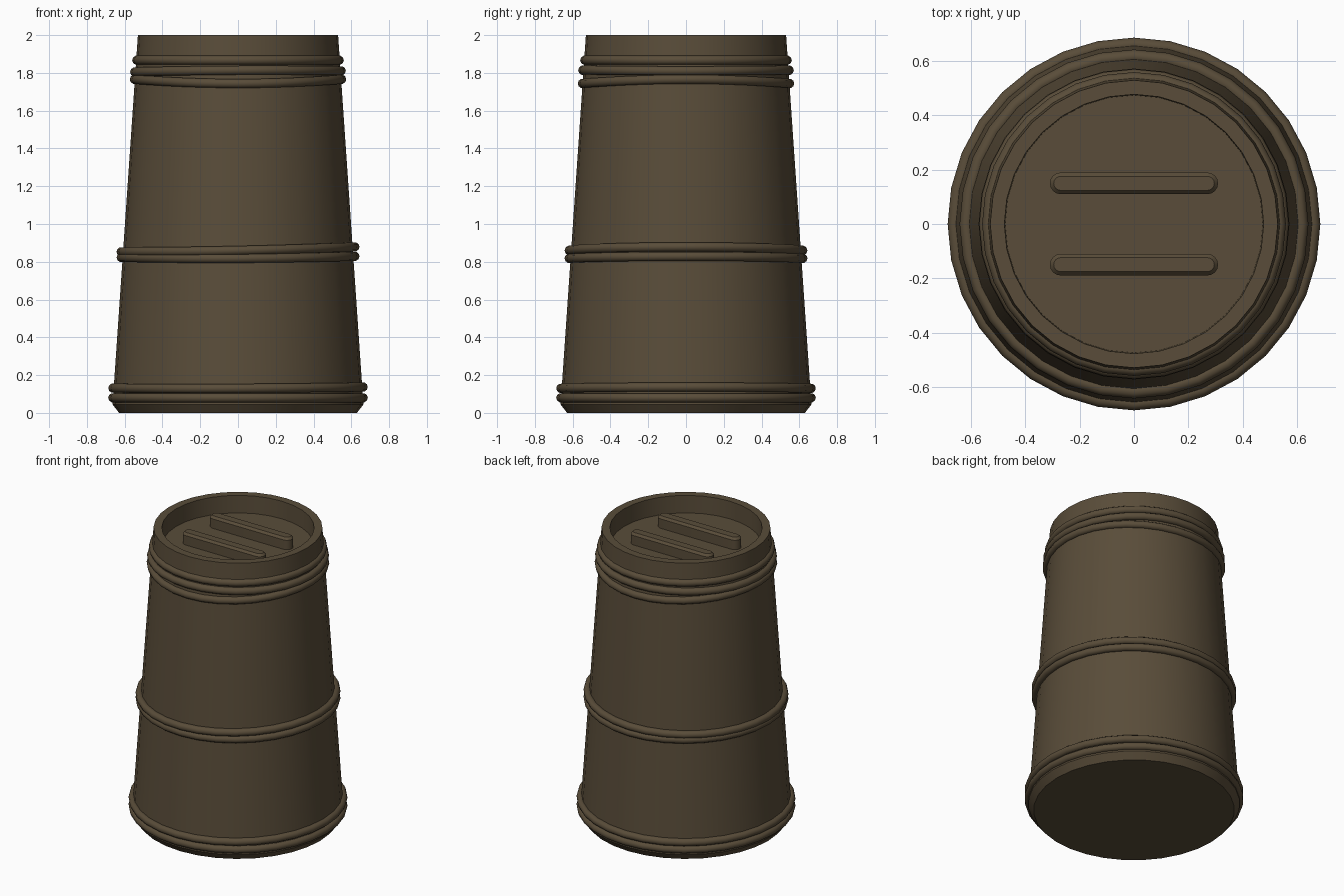
import bpy, bmesh, math

if "Cube" in bpy.data.objects:
    bpy.data.objects.remove(bpy.data.objects["Cube"])

mat = bpy.data.materials.new("dark_brown")
mat.diffuse_color = (0.100, 0.073, 0.041, 1)
mat.use_nodes = True
mat.node_tree.nodes["Principled BSDF"].inputs["Base Color"].default_value = mat.diffuse_color
SIDES = 32


def finish(name, bm, angle=35):
    bmesh.ops.recalc_face_normals(bm, faces=bm.faces)
    me = bpy.data.meshes.new(name)
    bm.to_mesh(me)
    bm.free()
    me.materials.append(mat)
    ob = bpy.data.objects.new(name, me)
    bpy.context.collection.objects.link(ob)
    bpy.ops.object.select_all(action='DESELECT')
    ob.select_set(True)
    bpy.context.view_layer.objects.active = ob
    bpy.ops.object.shade_smooth_by_angle(angle=math.radians(angle))
    return ob


def bridge(bm, a, b):
    n = len(a)
    for i in range(n):
        bm.faces.new((a[i], a[(i + 1) % n], b[(i + 1) % n], b[i]))


def barrel_body():
    # outer wall, rim and recessed lid as one lathed profile
    profile = [(0.63, 0), (0.664, 0.045), (0.53, 2.0), (0.478, 2.0), (0.475, 1.88)]
    bm = bmesh.new()
    rings = []
    for r, z in profile:
        rings.append([bm.verts.new((r * math.cos(t), r * math.sin(t), z))
                      for t in (2 * math.pi * i / SIDES for i in range(SIDES))])
    for a, b in zip(rings, rings[1:]):
        bridge(bm, a, b)
    bm.faces.new(rings[0])
    bm.faces.new(rings[-1])
    finish("barrel_body", bm)


def hoop(name, outer, z, wave1=0.0, wave2=0.0, tube=0.025, seg=10):
    # slightly uneven ring around the barrel
    bm = bmesh.new()
    rings = []
    for i in range(SIDES):
        t = 2 * math.pi * i / SIDES
        zc = z + wave1 * math.cos(t) + wave2 * math.cos(2 * t)
        ring = []
        for j in range(seg):
            p = 2 * math.pi * j / seg
            r = outer - tube + tube * math.cos(p)
            ring.append(bm.verts.new((r * math.cos(t), r * math.sin(t), zc + tube * math.sin(p))))
        rings.append(ring)
    for i in range(SIDES):
        bridge(bm, rings[i], rings[(i + 1) % SIDES])
    finish(name, bm, 60)


def lid_bar(name, y):
    # round-ended bar with a bevelled top
    bm = bmesh.new()

    def outline(r, z):
        pts = []
        for sx, start in ((1, -90), (-1, 90)):
            for k in range(9):
                a = math.radians(start + 180 * k / 8)
                pts.append(bm.verts.new((sx * 0.27 + r * math.cos(a), y + r * math.sin(a), z)))
        return pts
    rings = [outline(0.04, 1.87), outline(0.04, 1.945), outline(0.026, 1.96)]
    bridge(bm, rings[0], rings[1])
    bridge(bm, rings[1], rings[2])
    bm.faces.new(rings[0])
    bm.faces.new(rings[2])
    finish(name, bm)


barrel_body()
hoop("upper_hoop_1", 0.560, 1.867)
hoop("upper_hoop_2", 0.571, 1.811, 0.003, -0.003)
hoop("upper_hoop_3", 0.573, 1.755, 0, 0.011)
hoop("middle_hoop_1", 0.643, 0.863, 0.013, 0.003)
hoop("middle_hoop_2", 0.643, 0.822, 0.003, 0.004)
hoop("lower_hoop_1", 0.687, 0.132, 0.003, 0.002)
hoop("lower_hoop_2", 0.687, 0.080)
for label, y in (("front", -0.15), ("back", 0.15)):
    lid_bar(label + "_lid_bar", y)
